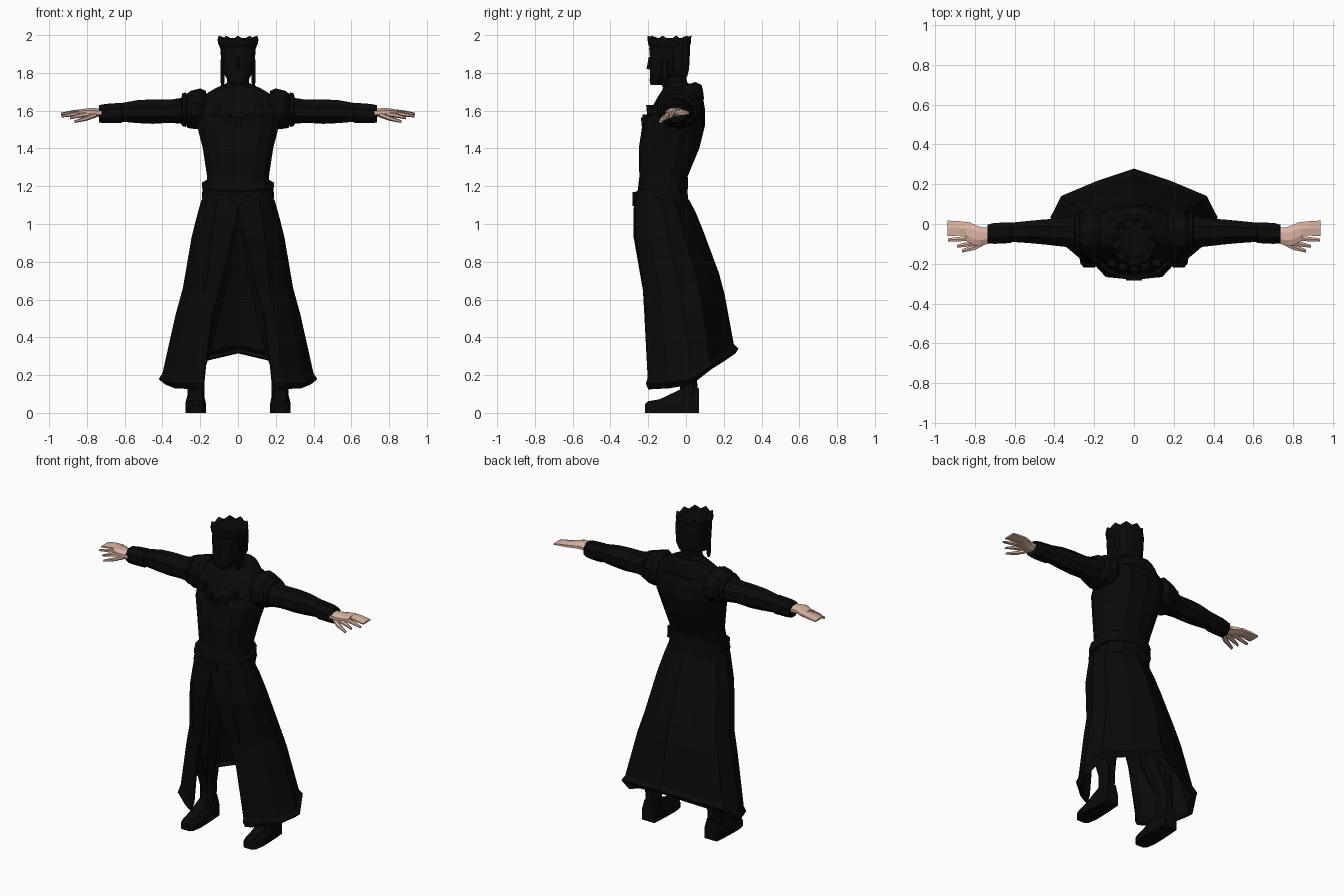
import bpy, bmesh, math

def material(name, rgb):
    m = bpy.data.materials.new(name)
    m.diffuse_color = (*rgb, 1)
    return m

BLACK = material("black cloth", (0.003, 0.003, 0.003))
SKIN = material("skin", (0.72, 0.46, 0.36))

def loft(name, rings, mat=BLACK, closed=True, caps=True, thick=0):
    """Bridge a list of equal-length point rings with quads."""
    bm = bmesh.new()
    vs = [[bm.verts.new(p) for p in r] for r in rings]
    n = len(rings[0])
    for a, b in zip(vs, vs[1:]):
        for i in range(n if closed else n - 1):
            j = (i + 1) % n
            bm.faces.new((a[i], a[j], b[j], b[i]))
    if caps:
        bm.faces.new(vs[0])
        bm.faces.new(vs[-1])
    bmesh.ops.recalc_face_normals(bm, faces=bm.faces)
    me = bpy.data.meshes.new(name)
    bm.to_mesh(me)
    bm.free()
    me.materials.append(mat)
    ob = bpy.data.objects.new(name, me)
    bpy.context.collection.objects.link(ob)
    if thick:
        s = ob.modifiers.new("thickness", 'SOLIDIFY')
        s.thickness = thick
    return ob

def circle(n, power=1.0):
    for i in range(n):
        a = 2 * math.pi * (i + 0.5) / n
        c, s = math.cos(a), math.sin(a)
        yield math.copysign(abs(c) ** power, c), math.copysign(abs(s) ** power, s)

def upright(name, secs, n=12, power=0.85, tilt=0, cx=0, **kw):
    """Sections (z, half width, front y, back y); tilt raises the back."""
    rings = []
    for z, w, f, b in secs:
        rings.append([(cx + w * c, (f + b) / 2 + (b - f) / 2 * s,
                       z + tilt * (b - f) / 2 * s) for c, s in circle(n, power)])
    return loft(name, rings, **kw)

def sideways(name, secs, sx, n=8, **kw):
    """Sections (x, y, z, y radius, z radius) along the arm."""
    return loft(name, [[(sx * x, y + ry * c, z + rz * s) for c, s in circle(n)]
                       for x, y, z, ry, rz in secs], **kw)

# torso
upright("torso", [(1.10, .185, -.265, .01), (1.25, .167, -.247, .008), (1.40, .19, -.25, .07),
                  (1.52, .222, -.232, .10), (1.61, .225, -.185, .10), (1.68, .19, -.145, .088),
                  (1.725, .11, -.115, .05)], n=14)

# belt, lower at the front, with a buckle
upright("belt", [(1.145, .18, -.265, 0), (1.145, .195, -.275, .012), (1.175, .19, -.27, .012),
                 (1.21, .193, -.27, .012), (1.21, .175, -.25, 0)], n=16, tilt=.28)
loft("buckle", [[(x, y, z) for x, z in ((-.04, 1.12), (0, 1.095), (.04, 1.12), (.04, 1.17), (-.04, 1.17))]
                for y in (-.283, -.25)])

# mantle around the neck, raised at the back, with hanging tabs
upright("mantle", [(1.605, .20, -.215, .09), (1.615, .205, -.215, .098), (1.665, .165, -.17, .092),
                   (1.70, .13, -.14, .085), (1.725, .085, -.12, .05)], n=16, tilt=.32)
upright("collar", [(1.69, .08, -.13, .03), (1.735, .072, -.12, .02), (1.75, .06, -.11, .01)], n=10)
for i in range(-2, 3):
    x = i * .056
    z = 1.535 + .016 * i * i
    y = -.236 + .007 * i * i
    loft("mantle_tab", [[(x + dx, y + dy + dz * -.1, z + dz) for dx, dz in
                         ((-.02, .03), (-.02, -.015), (0, -.03), (.02, -.015), (.02, .03))]
                        for dy in (0, .035)])

# open coat skirt: columns run from the front slit round to the back centre
HEM = (.125, .125, .13, .15, .23, .275, .315)
SKIRT = [  # fraction of height, half width, front y, back y, slit x
    (1.0, .193, -.275, .015, .001), (.92, .215, -.278, .05, .004), (.8, .245, -.277, .09, .035),
    (.52, .292, -.228, .175, .10), (.38, .33, -.22, .205, .14), (.06, .400, -.203, .253, .18),
    (.03, .42, -.212, .278, .185), (0, .385, -.2, .262, .19)]

def skirt_row(f, w, yf, yb, slit):
    d = yb - yf
    cols = [(slit, yf), (max(slit + .02, .58 * w), yf + .03 * d), (.87 * w, yf + .24 * d),
            (w, yf + .50 * d), (.87 * w, yf + .72 * d), (.44 * w, yf + .875 * d), (0, yb)]
    half = [(x, y, h + (1.13 - h) * f) for (x, y), h in zip(cols, HEM)]
    return half + [(-x, y, z) for x, y, z in half[-2::-1]]

loft("coat_skirt", [skirt_row(*r) for r in SKIRT], closed=False, caps=False, thick=.012)

# head, nose and neck
upright("neck", [(1.68, .065, -.12, .02), (1.82, .06, -.125, .0)], n=8)
upright("head", [(1.735, .03, -.188, -.13), (1.76, .055, -.194, -.09), (1.80, .08, -.192, -.03),
                 (1.86, .088, -.192, -.01), (1.93, .09, -.198, .01), (1.965, .08, -.18, .0)], n=12)
loft("nose", [[(-.016, -.18, 1.815), (.016, -.18, 1.815), (0, -.209, 1.822)],
              [(-.008, -.185, 1.885), (.008, -.185, 1.885), (0, -.197, 1.885)]])

# hair cap at the back of the head and jagged crown of locks
upright("hair", [(1.78, .068, -.09, .008), (1.82, .09, -.10, .018), (1.93, .096, -.12, .024),
                 (1.975, .092, -.17, .024), (1.985, .06, -.15, .0)], n=12)
crown = []
for z, r, spike in ((1.925, .092, 0), (1.955, .105, 0), (1.975, .108, .022), (1.965, .07, .02)):
    crown.append([(r * math.cos(a), -.088 + 1.08 * r * math.sin(a), z + (spike if i % 2 else 0))
                  for i, a in enumerate(2 * math.pi * k / 20 for k in range(20))])
loft("hair_crown", crown)

for sx in (1, -1):
    # side locks in front of the ears
    upright("side_lock", [(1.725, .006, -.125, -.105), (1.75, .011, -.13, -.10), (1.87, .012, -.13, -.09)],
            n=6, cx=sx * .082)

    # sleeve, shoulder bands and cuff
    sideways("sleeve", [(.15, -.03, 1.60, .10, .10), (.27, -.04, 1.60, .09, .078),
                        (.36, -.042, 1.597, .077, .066), (.45, -.04, 1.595, .068, .07),
                        (.53, -.04, 1.595, .06, .066), (.64, -.042, 1.59, .05, .05)], sx)
    sideways("shoulder_band", [(.17, -.03, 1.605, .10, .10), (.20, -.035, 1.61, .125, .108),
                               (.25, -.038, 1.605, .118, .10), (.27, -.04, 1.60, .09, .09)], sx, n=10)
    sideways("shoulder_trim", [(.27, -.04, 1.605, .09, .08), (.275, -.04, 1.605, .102, .092),
                               (.295, -.04, 1.605, .098, .086), (.30, -.04, 1.6, .08, .07)], sx, n=10)
    sideways("cuff", [(.61, -.042, 1.588, .05, .05), (.62, -.044, 1.588, .056, .058),
                      (.70, -.047, 1.585, .057, .055), (.737, -.05, 1.583, .05, .05)], sx)

    # hand: palm, joined outer fingers, forefinger, middle finger and thumb
    sideways("palm", [(.72, -.058, 1.588, .042, .024), (.77, -.062, 1.592, .05, .024),
                      (.80, -.055, 1.594, .056, .02), (.845, -.035, 1.592, .052, .014)], sx, mat=SKIN)
    for name, secs in (
        ("outer_fingers", [(.82, -.026, 1.594, .038, .014), (.88, -.022, 1.59, .042, .012),
                           (.937, -.022, 1.583, .045, .006)]),
        ("middle_finger", [(.81, -.07, 1.59, .016, .013), (.88, -.076, 1.58, .013, .011),
                           (.935, -.08, 1.57, .009, .006)]),
        ("forefinger", [(.79, -.09, 1.583, .018, .014), (.85, -.104, 1.572, .013, .011),
                        (.89, -.112, 1.56, .008, .006)]),
        ("thumb", [(.75, -.085, 1.58, .022, .016), (.80, -.115, 1.56, .018, .013),
                   (.865, -.136, 1.542, .009, .007)])):
        sideways(name, secs, sx, n=6, mat=SKIN)

    # leg running from hip to boot
    path = [(.085, -.12, 1.08, .085), (.12, -.09, .75, .08), (.17, -.045, .45, .065),
            (.215, .01, .25, .05), (.225, .02, .10, .045)]
    loft("leg", [[(sx * (x + r * c), y + r * s, z) for c, s in circle(8)] for x, y, z, r in path])
    upright("boot_shaft", [(.06, .05, -.05, .066), (.13, .047, -.035, .062), (.20, .05, -.03, .06),
                           (.42, .066, -.10, .045)], n=8, cx=sx * .222)

    # foot with a flat sole
    foot = [(-.218, .028, .045), (-.20, .045, .062), (-.14, .055, .072), (-.06, .053, .11),
            (0, .05, .14), (.068, .045, .13)]
    loft("boot_foot", [[(sx * (.224 + w * u), y, h * v) for u, v in
                        ((-1, 0), (1, 0), (1, .5), (.6, 1), (-.6, 1), (-1, .5))] for y, w, h in foot])
